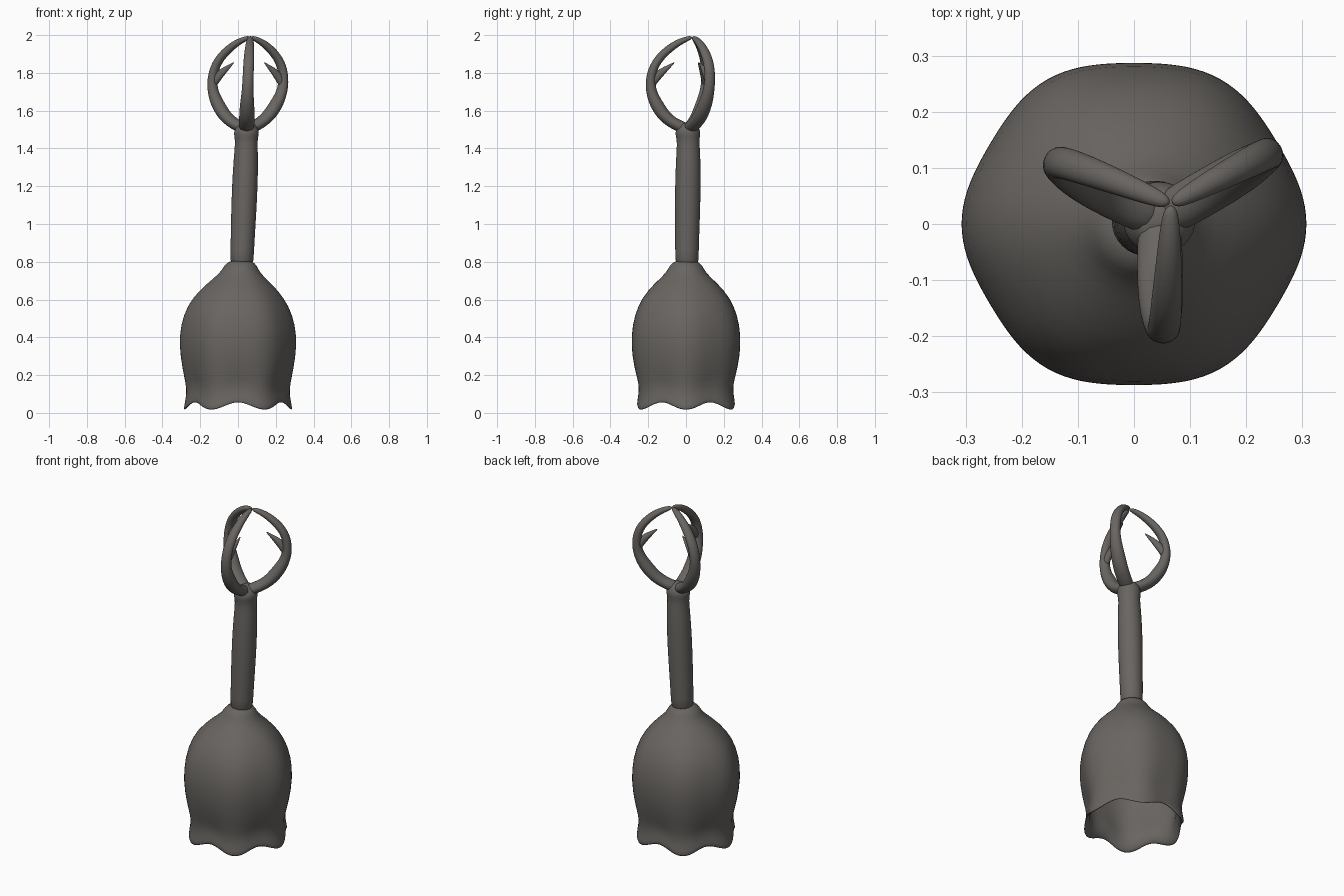
import bpy
import bmesh
from math import sin, cos, pi, radians
from mathutils import Vector

old = bpy.data.objects.get("Cube")
if old:
    bpy.data.objects.remove(old, do_unlink=True)

COLOUR = (0.14, 0.13, 0.12, 1)
metal = bpy.data.materials.new("dark warm grey metal")
metal.use_nodes = True
metal.diffuse_color = COLOUR
shader = metal.node_tree.nodes["Principled BSDF"]
shader.inputs["Base Color"].default_value = COLOUR
shader.inputs["Roughness"].default_value = 0.6


def loft(name, rings, levels=1):
    """Skin a list of equal rings of points, cap both ends and smooth."""
    bm = bmesh.new()
    loops = [[bm.verts.new(p) for p in ring] for ring in rings]
    n = len(loops[0])
    for a, b in zip(loops, loops[1:]):
        for i in range(n):
            j = (i + 1) % n
            bm.faces.new((a[i], a[j], b[j], b[i]))
    bm.faces.new(loops[0][::-1])
    bm.faces.new(loops[-1])
    bmesh.ops.recalc_face_normals(bm, faces=bm.faces)
    for f in bm.faces:
        f.smooth = True
    mesh = bpy.data.meshes.new(name)
    bm.to_mesh(mesh)
    bm.free()
    mesh.materials.append(metal)
    obj = bpy.data.objects.new(name, mesh)
    bpy.context.collection.objects.link(obj)
    mod = obj.modifiers.new("smooth", 'SUBSURF')
    mod.levels = mod.render_levels = levels
    return obj


def turned(stations, n=16):
    """Round rings from (centre x, centre y, z, radius)."""
    return [[Vector((x + r * cos(2 * pi * i / n), y + r * sin(2 * pi * i / n), z))
             for i in range(n)] for x, y, z, r in stations]


# Bell: six-lobed cup with scalloped lip, outer wall down then inner wall up
OUTER = [(0.06, 0.81), (0.09, 0.775), (0.105, 0.74), (0.17, 0.685), (0.24, 0.61),
         (0.285, 0.52), (0.306, 0.41), (0.3, 0.3), (0.28, 0.2), (0.264, 0.14),
         (0.268, 0.085), (0.28, 0.035)]
INNER = [(r - 0.022, z - 0.015) for r, z in OUTER[:2:-1]]
INNER[0] = (0.268, 0.035)


def bell_ring(r, z, n=60):
    ring = []
    lip = max(0, 1 - z / 0.25)
    body = min(1, max(0, (0.75 - z) / 0.25))
    shift = 0.015 * max(0, min(1, (z - 0.6) / 0.2))
    for i in range(n):
        a = 2 * pi * i / n
        lobe = cos(6 * a)
        rr = r * (1 + lobe * (0.02 * body + 0.025 * lip))
        ring.append(Vector((rr * cos(a) + shift, rr * sin(a) * (1 - 0.03 * body),
                            z - 0.024 * lobe * lip)))
    return ring


loft("bell", [bell_ring(r, z) for r, z in OUTER + INNER])

# Handle: slightly bent rod with a small knob at its top
loft("handle", turned([
    (0.02, 0.005, 0.76, 0.064), (0.022, 0.005, 0.85, 0.063),
    (0.028, 0.007, 1.0, 0.067), (0.036, 0.01, 1.2, 0.07),
    (0.042, 0.012, 1.35, 0.066), (0.044, 0.012, 1.43, 0.06),
    (0.044, 0.01, 1.46, 0.064), (0.045, 0.01, 1.485, 0.069),
    (0.046, 0.01, 1.51, 0.06), (0.046, 0.012, 1.54, 0.04)]))


# Claw: three curved prongs that meet at the top, each with an inner barb
BASE, TIP = Vector((0.046, 0.01, 0)), Vector((0.066, 0.036, 0))
PRONG = [(0.0, 1.5, 0.07, 0.08), (0.065, 1.525, 0.062, 0.085), (0.125, 1.565, 0.07, 0.085),
         (0.172, 1.63, 0.075, 0.08), (0.202, 1.69, 0.06, 0.066), (0.213, 1.75, 0.055, 0.06),
         (0.204, 1.82, 0.05, 0.06), (0.172, 1.88, 0.047, 0.058), (0.115, 1.935, 0.044, 0.05),
         (0.055, 1.972, 0.034, 0.04), (0.0, 1.99, 0.02, 0.025)]
BARB = [(0.218, 1.71, 0.03, 0.035), (0.195, 1.765, 0.055, 0.045),
        (0.155, 1.805, 0.042, 0.032), (0.12, 1.832, 0.022, 0.02), (0.088, 1.856, 0.004, 0.004)]


def swept(stations, angle, n=12):
    """Elliptical rings along a path of (radius, z, thickness, width)."""
    out = Vector((cos(angle), sin(angle), 0))
    side = Vector((-sin(angle), cos(angle), 0))
    up = Vector((0, 0, 1))
    rings = []
    for k, (r, z, thick, width) in enumerate(stations):
        before, after = stations[max(k - 1, 0)], stations[min(k + 1, len(stations) - 1)]
        along = (out * (after[0] - before[0]) + up * (after[1] - before[1])).normalized()
        normal = along.cross(side)
        centre = BASE.lerp(TIP, (z - 1.5) / 0.5) + out * r + up * z
        rings.append([centre + normal * (thick / 2 * cos(2 * pi * i / n))
                      + side * (width / 2 * sin(2 * pi * i / n)) for i in range(n)])
    return rings


for label, degrees in (("left", 29), ("right", 156), ("front", 269)):
    loft(label + "_prong", swept(PRONG, radians(degrees)), 2)
    loft(label + "_barb", swept(BARB, radians(degrees)))
